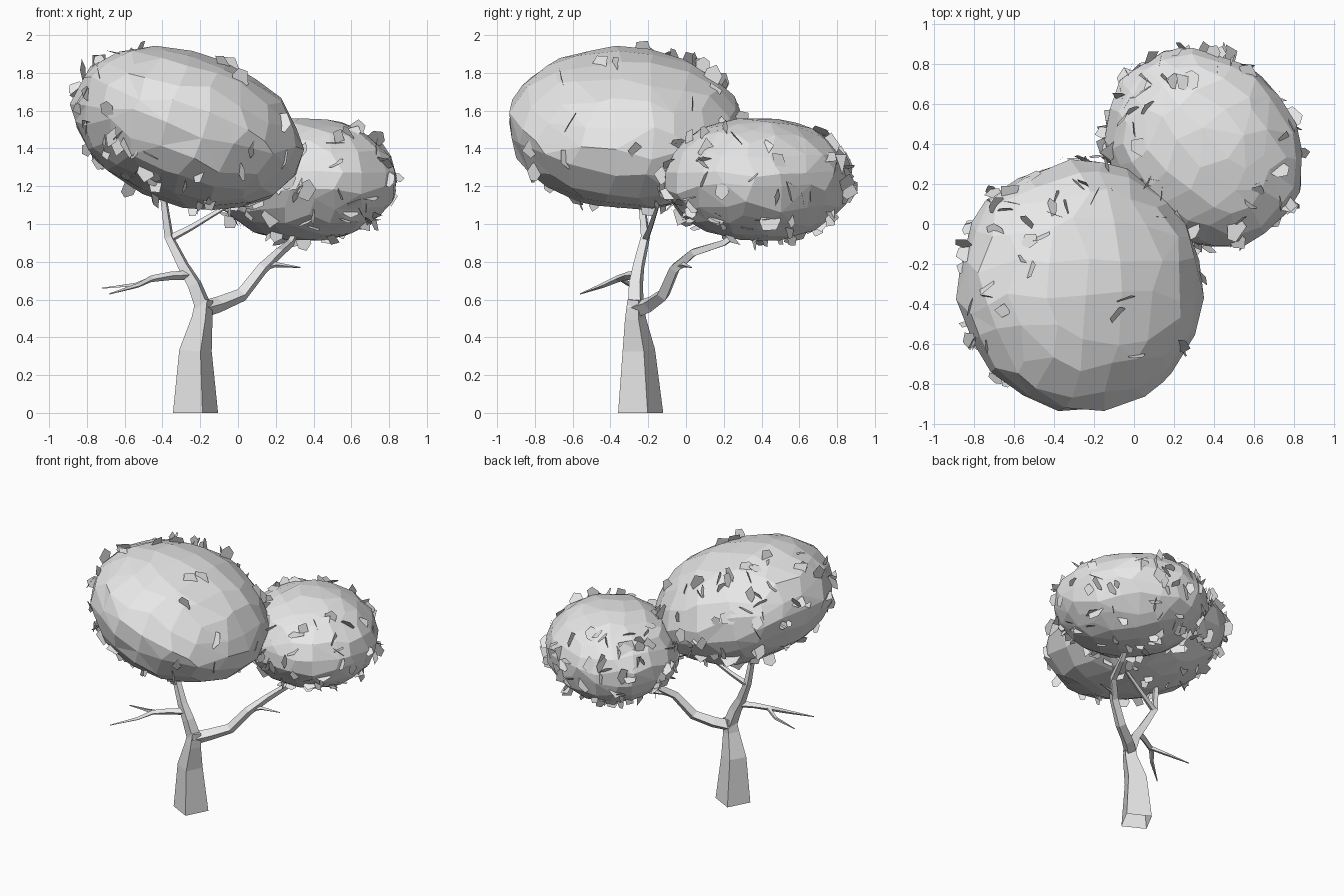
import bpy, bmesh, math, random
from mathutils import Vector, Matrix, Euler

random.seed(7)
if "Cube" in bpy.data.objects:
    bpy.data.objects.remove(bpy.data.objects["Cube"])

grey = bpy.data.materials.new("pale grey")
grey.use_nodes = True
grey.diffuse_color = (0.8, 0.8, 0.8, 1)
grey.node_tree.nodes["Principled BSDF"].inputs["Base Color"].default_value = (0.8, 0.8, 0.8, 1)


def finish(bm, name):
    mesh = bpy.data.meshes.new(name)
    bm.to_mesh(mesh)
    bm.free()
    mesh.materials.append(grey)
    obj = bpy.data.objects.new(name, mesh)
    bpy.context.collection.objects.link(obj)


def limb(name, points, twist=0.5):
    """Four-sided tapering open tube through (x, y, z, radius) points."""
    bm = bmesh.new()
    path = [Vector(p[:3]) for p in points]
    rings = []
    for i, p in enumerate(path):
        along = (path[min(i + 1, len(path) - 1)] - path[max(i - 1, 0)]).normalized()
        if i == 0 and p.z == 0:
            along = Vector((0, 0, 1))
        turn = Vector((0, 0, 1)).rotation_difference(along)
        ring = []
        for k in range(4):
            a = twist + k * math.pi / 2
            side = Vector((math.cos(a), math.sin(a), 0)) * points[i][3]
            ring.append(bm.verts.new(p + turn @ side))
        rings.append(ring)
    for low, high in zip(rings, rings[1:]):
        for k in range(4):
            n = (k + 1) % 4
            bm.faces.new((low[k], low[n], high[n], high[k]))
    bm.faces.new(rings[-1])
    finish(bm, name)


def crown(name, centre, radii, angles):
    """Faceted, slightly uneven ellipsoid of foliage."""
    bm = bmesh.new()
    bmesh.ops.create_cube(bm, size=2)
    bmesh.ops.subdivide_edges(bm, edges=bm.edges[:], cuts=4, use_grid_fill=True)
    tilt = Euler([math.radians(a) for a in angles]).to_quaternion()
    place = Matrix.LocRotScale(Vector(centre), tilt, Vector(radii))
    for v in bm.verts:
        # Even out the cube grid, then jitter
        d = Vector([math.tan(c * math.pi / 4) for c in v.co]).normalized()
        d += Vector([random.uniform(-1, 1) for _ in range(3)]) * 0.08
        v.co = place @ (d.normalized() * random.uniform(1.0, 1.04))
    # Split some of the quads into triangles
    bmesh.ops.triangulate(bm, faces=random.sample(bm.faces[:], len(bm.faces) // 3))
    finish(bm, name)
    return place


def leaves(name, place, count, bare, limit):
    """Scattered flat leaf plates, sparse around the bare direction."""
    bm = bmesh.new()
    bare = Vector(bare).normalized()
    made = 0
    while made < count:
        d = Vector([random.gauss(0, 1) for _ in range(3)]).normalized()
        if d.dot(bare) > limit and random.random() < 0.85:
            continue
        made += 1
        spot = place @ (d * random.uniform(0.99, 1.05))
        spin = Euler([random.uniform(0, math.tau) for _ in range(3)]).to_matrix()
        r = random.uniform(0.04, 0.07)
        sides = random.choice((4, 5, 5, 6))
        ring = []
        for k in range(sides):
            a = math.tau * (k + random.uniform(-0.2, 0.2)) / sides
            ring.append(bm.verts.new(spot + spin @ Vector((math.cos(a) * r, math.sin(a) * r * 0.8, 0))))
        bm.faces.new(ring)
    finish(bm, name)


# Trunk
limb("trunk", [(-0.225, -0.24, 0, 0.125), (-0.225, -0.25, 0.33, 0.09),
               (-0.19, -0.268, 0.5, 0.058), (-0.178, -0.265, 0.6, 0.047)], 0.3)

# Branches and twigs
limb("left_branch", [(-0.18, -0.265, 0.55, 0.05), (-0.23, -0.265, 0.68, 0.042),
                     (-0.29, -0.25, 0.78, 0.034), (-0.365, -0.215, 0.93, 0.027),
                     (-0.4, -0.24, 1.18, 0.018)])
limb("left_fork", [(-0.365, -0.215, 0.92, 0.022), (-0.25, -0.19, 0.98, 0.017),
                   (-0.05, -0.15, 1.1, 0.012)])
limb("front_twig", [(-0.26, -0.26, 0.73, 0.026), (-0.36, -0.31, 0.725, 0.022),
                    (-0.46, -0.36, 0.71, 0.018), (-0.53, -0.44, 0.675, 0.013),
                    (-0.68, -0.56, 0.63, 0.003)])
limb("side_twig", [(-0.44, -0.35, 0.715, 0.016), (-0.54, -0.3, 0.68, 0.012),
                   (-0.72, -0.27, 0.66, 0.003)])
limb("right_branch", [(-0.18, -0.255, 0.55, 0.045), (-0.1, -0.19, 0.575, 0.042),
                      (0.02, -0.12, 0.625, 0.037), (0.13, -0.06, 0.765, 0.032),
                      (0.22, 0.04, 0.85, 0.026), (0.28, 0.2, 0.9, 0.021),
                      (0.32, 0.34, 1.0, 0.015)])
limb("right_twig", [(0.13, -0.05, 0.77, 0.02), (0.2, -0.01, 0.785, 0.014),
                    (0.33, 0.03, 0.77, 0.003)])

# Crowns with their leaves
big = crown("large_crown", (-0.27, -0.31, 1.505), (0.62, 0.625, 0.395), (-4, 18, 0))
leaves("large_crown_leaves", big, 115, (0.45, -0.6, 0.65), 0.1)
small = crown("small_crown", (0.35, 0.38, 1.235), (0.45, 0.525, 0.325), (0, 0, 45))
leaves("small_crown_leaves", small, 135, (0, 0, 1), 0.8)
